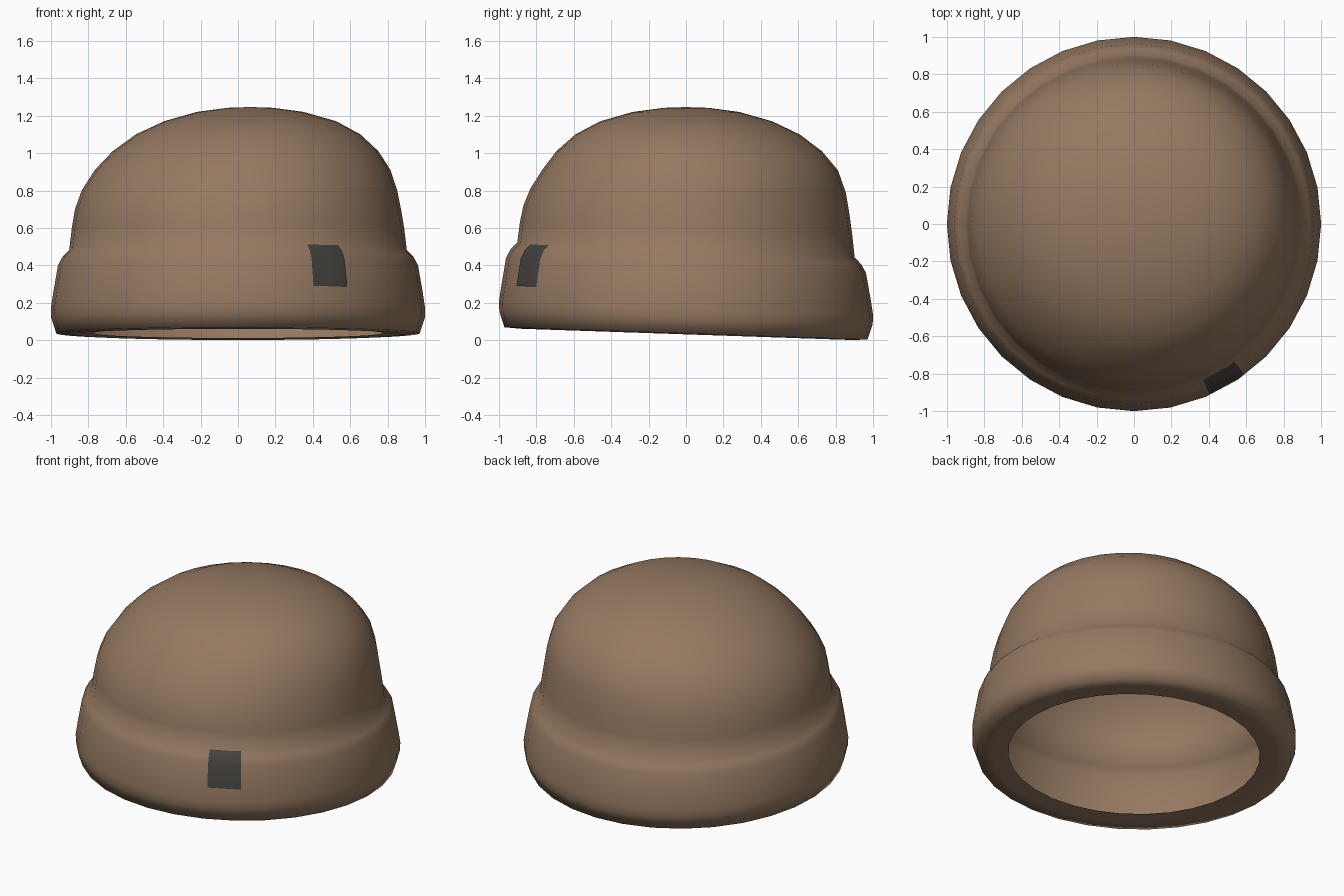
import bpy, bmesh, math

if "Cube" in bpy.data.objects:
    bpy.data.objects.remove(bpy.data.objects["Cube"])

N = 32                      # sides of the hat
# Profile (radius, height), from the turned-in hem to the crown
PROFILE = [(0.775, 0.038), (0.88, 0.031), (0.971, 0.036), (0.998, 0.12), (1.0, 0.17),
           (0.987, 0.257), (0.962, 0.40), (0.938, 0.445), (0.902, 0.482), (0.888, 0.60),
           (0.871, 0.70), (0.843, 0.80), (0.79, 0.91), (0.71, 1.01), (0.60, 1.10),
           (0.46, 1.17), (0.285, 1.22), (0.12, 1.242)]


def clamp(v):
    return max(0.0, min(1.0, v))


def place(r, z, a, lift=0.0):
    """Point on the hat: ring radius and height, with the cuff tilted back and the crown leaning."""
    r += lift
    cx = 0.065 * clamp((z - 0.75) / 0.42)
    cy = 0.025 * clamp(1 - abs(z - 0.93) / 0.25)
    x, y = r * math.cos(a), r * math.sin(a)
    tilt = (0.034 + 0.01 * clamp((z - 0.2) / 0.25)) * clamp((0.95 - z) / 0.45)
    return (x + cx, y + cy, z - tilt * y)


def material(name, colour):
    m = bpy.data.materials.new(name)
    m.diffuse_color = (*colour, 1)
    m.use_nodes = True
    m.node_tree.nodes["Principled BSDF"].inputs["Base Color"].default_value = m.diffuse_color
    return m


def finish(bm, name, mat):
    me = bpy.data.meshes.new(name)
    bm.to_mesh(me)
    bm.free()
    ob = bpy.data.objects.new(name, me)
    bpy.context.collection.objects.link(ob)
    me.materials.append(mat)
    bpy.ops.object.select_all(action='DESELECT')
    ob.select_set(True)
    bpy.context.view_layer.objects.active = ob
    bpy.ops.object.shade_smooth_by_angle(angle=math.radians(85))
    return ob


def bridge(bm, a, b, closed):
    n = len(a)
    for i in range(n if closed else n - 1):
        j = (i + 1) % n
        bm.faces.new((a[i], a[j], b[j], b[i]))


# Knitted hat: one skin with folded cuff and turned-in hem, open below
bm = bmesh.new()
angles = [2 * math.pi * i / N for i in range(N)]
rings = [[bm.verts.new(place(r, z, a)) for a in angles] for r, z in PROFILE]
for a, b in zip(rings, rings[1:]):
    bridge(bm, a, b, True)
tip = bm.verts.new(place(0, 1.246, 0))
for i in range(N):
    bm.faces.new((rings[-1][i], rings[-1][(i + 1) % N], tip))
finish(bm, "knitted_hat", material("warm brown", (0.30, 0.19, 0.12)))

# Label patch: thin plate that follows the cuff facets
bm = bmesh.new()
step = 360 / N
rows = []
for r, z in PROFILE[5:8] + [(0.905, 0.475)]:
    row = []
    for deg in (-66.0, -61.875, -56.25, -53.9):
        off = (deg % step) - step / 2
        flat = r * math.cos(math.radians(step / 2)) / math.cos(math.radians(off))
        row.append(bm.verts.new(place(flat, z, math.radians(deg), 0.007)))
    rows.append(row)
for a, b in zip(rows, rows[1:]):
    bridge(bm, a, b, False)
finish(bm, "label_patch", material("charcoal", (0.058, 0.054, 0.048)))
